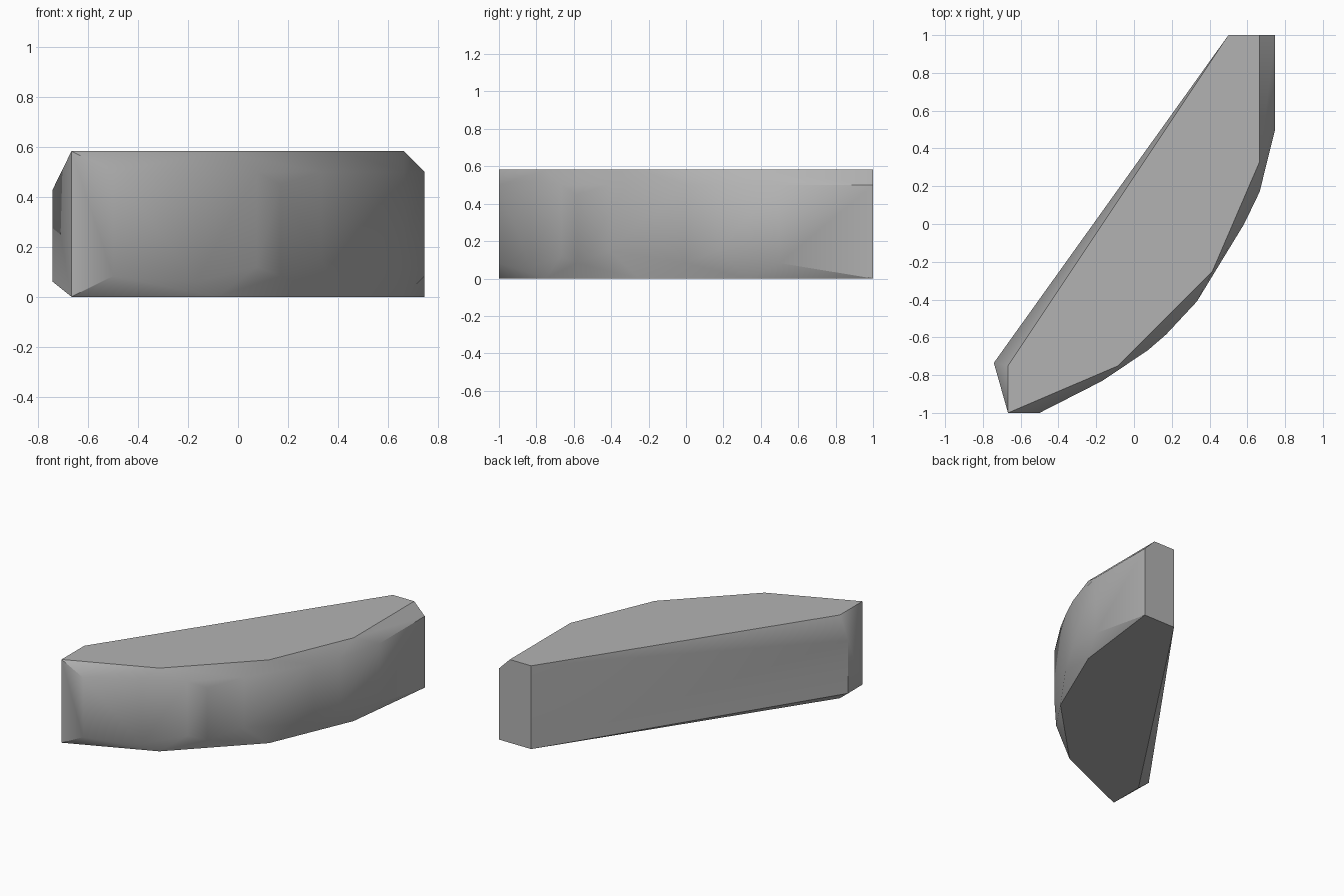
import bpy, bmesh
from math import radians

cube = bpy.data.objects.get("Cube")
if cube:
    bpy.data.objects.remove(cube, do_unlink=True)

HEIGHT = 0.583

# one flat stone grey
grey = bpy.data.materials.new("stone_grey")
grey.use_nodes = True
colour = (0.45, 0.45, 0.45, 1)
grey.diffuse_color = colour
grey.node_tree.nodes["Principled BSDF"].inputs["Base Color"].default_value = colour

# outlines of the flat top and bottom, sharing the curved side
curve = [(0.665, 0.33), (0.415, -0.25), (-0.083, -0.75), (-0.667, -1), (-0.667, -0.75), (0.5, 1)]
points = [(x, y, z) for x, y in curve for z in (0, HEIGHT)]
points += [(0.665, 1, HEIGHT), (0.747, 1, 0)]

# bulging outer rim: x, y, lower height, upper height
rim = [
    (0.747, 1, 0.0, 0.5), (0.747, 0.5, 0.083, 0.5), (0.747, 0.58, 0.12, 0.5),
    (0.665, 0.17, 0.15, 0.5), (0.583, 0, 0.083, 0.5),
    (0.333, -0.41, 0.15, 0.5), (0.17, -0.585, 0.083, 0.45),
    (0.075, -0.667, 0.12, 0.5), (-0.167, -0.83, 0.06, 0.52),
    (-0.5, -1, 0.083, 0.5),
]
# small bevelled end on the narrow tip
rim.append((-0.742, -0.735, 0.06, 0.43))
for x, y, low, high in rim:
    points += [(x, y, low), (x, y, high)]

# skin the outlines into one curved block
bm = bmesh.new()
for p in points:
    bm.verts.new(p)
hull = bmesh.ops.convex_hull(bm, input=bm.verts[:])
loose = {v for v in hull["geom_interior"] + hull["geom_unused"] if isinstance(v, bmesh.types.BMVert)}
bmesh.ops.delete(bm, geom=list(loose), context="VERTS")
bmesh.ops.dissolve_limit(bm, angle_limit=radians(0.5), verts=bm.verts[:], edges=bm.edges[:])
bmesh.ops.recalc_face_normals(bm, faces=bm.faces[:])

mesh = bpy.data.meshes.new("curved_block")
bm.to_mesh(mesh)
bm.free()
mesh.materials.append(grey)
block = bpy.data.objects.new("curved_block", mesh)
bpy.context.collection.objects.link(block)

# smooth the curved side, keep the rims crisp
bpy.ops.object.select_all(action="DESELECT")
block.select_set(True)
bpy.context.view_layer.objects.active = block
bpy.ops.object.shade_smooth_by_angle(angle=radians(32))
